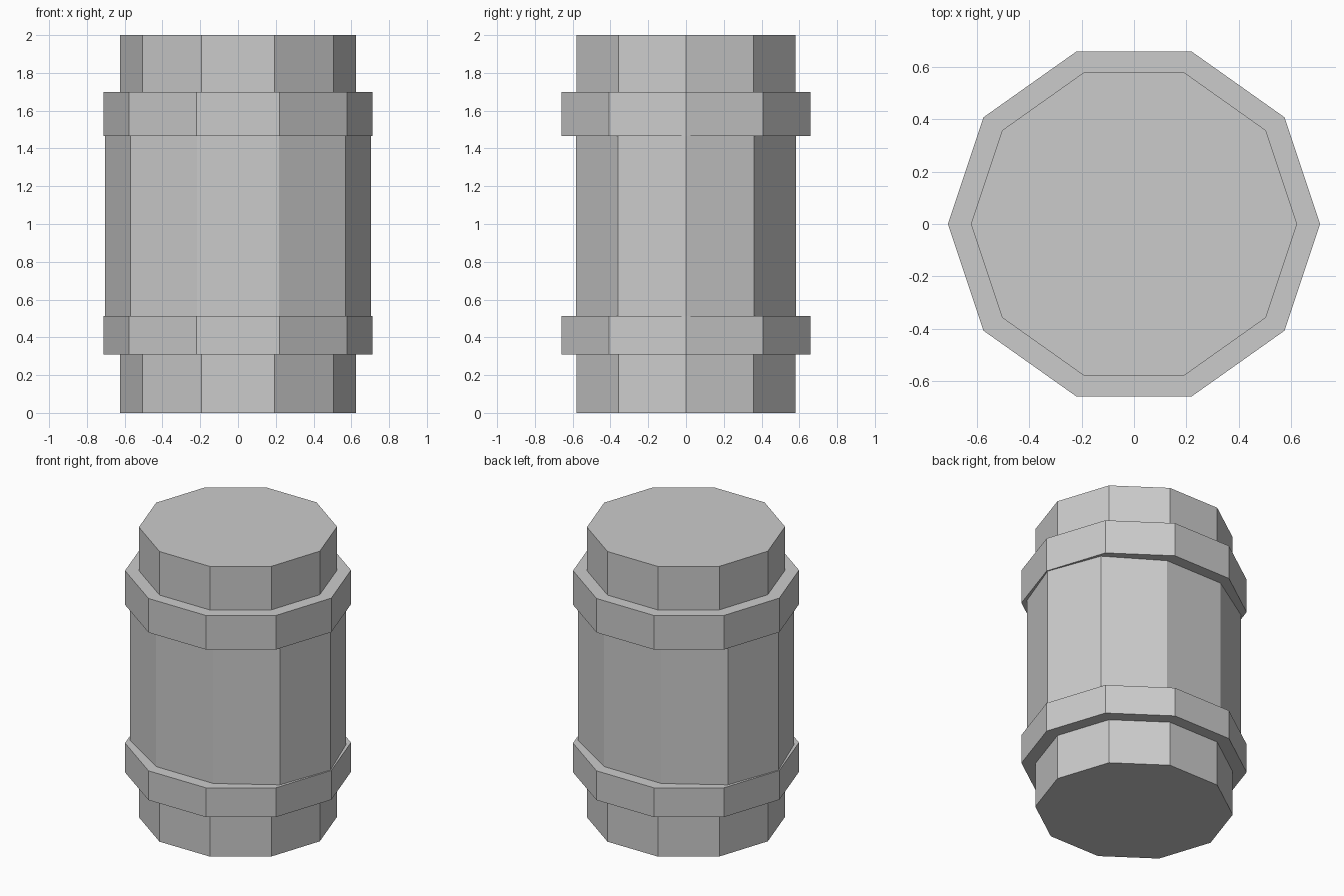
import bpy

if "Cube" in bpy.data.objects:
    bpy.data.objects.remove(bpy.data.objects["Cube"])

SIDES = 10


def drum(name, rx, ry, z0, z1):
    """Ten-sided prism with a corner on the x axis."""
    bpy.ops.mesh.primitive_cylinder_add(vertices=SIDES, radius=1, depth=1,
                                        location=(0, 0, (z0 + z1) / 2))
    ob = bpy.context.object
    ob.name = ob.data.name = name
    # corner onto +x, then stretch to the slightly oval section
    for v in ob.data.vertices:
        x, y, z = v.co
        v.co = (y * rx, -x * ry, z * (z1 - z0))
    return ob


# Inner core, showing as the end caps
drum("core", 0.624, 0.609, 0.0, 2.0)

# Wider middle sleeve, its ends tucked inside the bands
drum("middle_sleeve", 0.705, 0.611, 0.45, 1.55)

# Raised bands
for name, z0, z1 in (("lower_band", 0.31, 0.512), ("upper_band", 1.465, 1.70)):
    drum(name, 0.712, 0.694, z0, z1)
